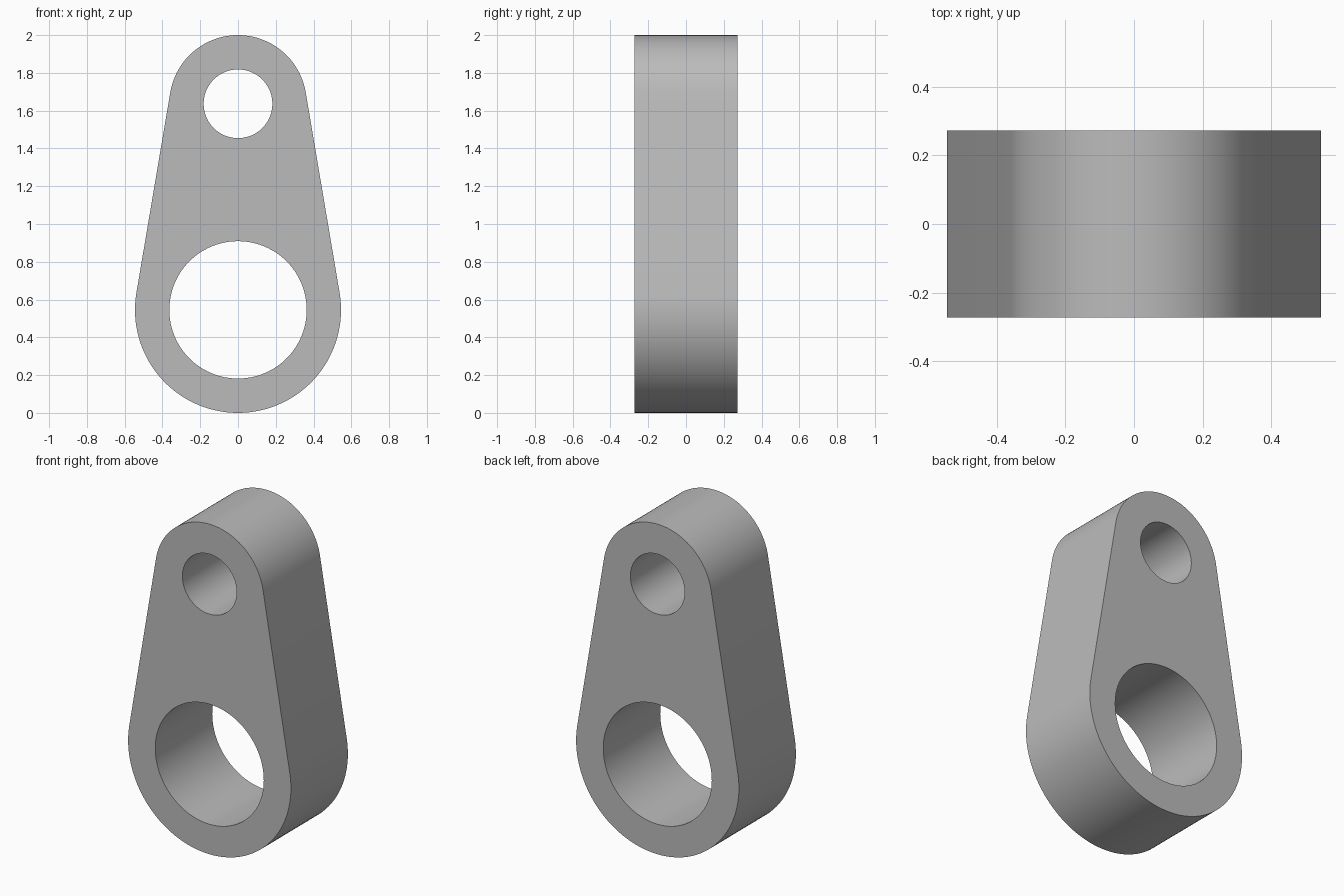
import bpy, bmesh
from math import asin, cos, sin, pi, radians

cube = bpy.data.objects.get("Cube")
if cube:
    bpy.data.objects.remove(cube)

# Proportions in whole units, scaled so the link is 2 tall
U = 2 / 11
BIG_R, SMALL_R, SPACING, DEPTH = 3 * U, 2 * U, 6 * U, 3 * U
BIG_Z, SMALL_Z = BIG_R, BIG_R + SPACING
TILT = asin((BIG_R - SMALL_R) / SPACING)  # where the straight sides meet the arcs


def arc(z, r, start, end, steps):
    angles = [start + (end - start) * i / steps for i in range(steps + 1)]
    return [(r * cos(a), -DEPTH / 2, z + r * sin(a)) for a in angles]


def add_loop(bm, points):
    verts = [bm.verts.new(p) for p in points]
    return [bm.edges.new((v, verts[i - 1])) for i, v in enumerate(verts)]


# Outline: two end arcs joined by tangent sides, plus the two bores
outline = arc(SMALL_Z, SMALL_R, TILT, pi - TILT, 48)
outline += arc(BIG_Z, BIG_R, pi - TILT, 2 * pi + TILT, 64)
bm = bmesh.new()
edges = add_loop(bm, outline)
for z, r in ((BIG_Z, 2 * U), (SMALL_Z, U)):
    edges += add_loop(bm, arc(z, r, 0, 2 * pi, 96)[:-1])

# Fill the profile and extrude it through the depth
bmesh.ops.triangle_fill(bm, edges=edges, use_beauty=True)
result = bmesh.ops.extrude_face_region(bm, geom=bm.faces[:], use_keep_orig=True)
moved = [g for g in result["geom"] if isinstance(g, bmesh.types.BMVert)]
bmesh.ops.translate(bm, verts=moved, vec=(0, DEPTH, 0))
bmesh.ops.recalc_face_normals(bm, faces=bm.faces[:])

mesh = bpy.data.meshes.new("link_plate")
bm.to_mesh(mesh)
bm.free()
link = bpy.data.objects.new("link_plate", mesh)
bpy.context.collection.objects.link(link)

# Plain grey finish
grey = bpy.data.materials.new("plain_grey")
grey.use_nodes = True
colour = (0.5, 0.5, 0.5, 1)
grey.diffuse_color = colour
grey.node_tree.nodes["Principled BSDF"].inputs["Base Color"].default_value = colour
mesh.materials.append(grey)

# Smooth arcs and bores, crisp rims
bpy.ops.object.select_all(action="DESELECT")
link.select_set(True)
bpy.context.view_layer.objects.active = link
bpy.ops.object.shade_smooth_by_angle(angle=radians(30))
